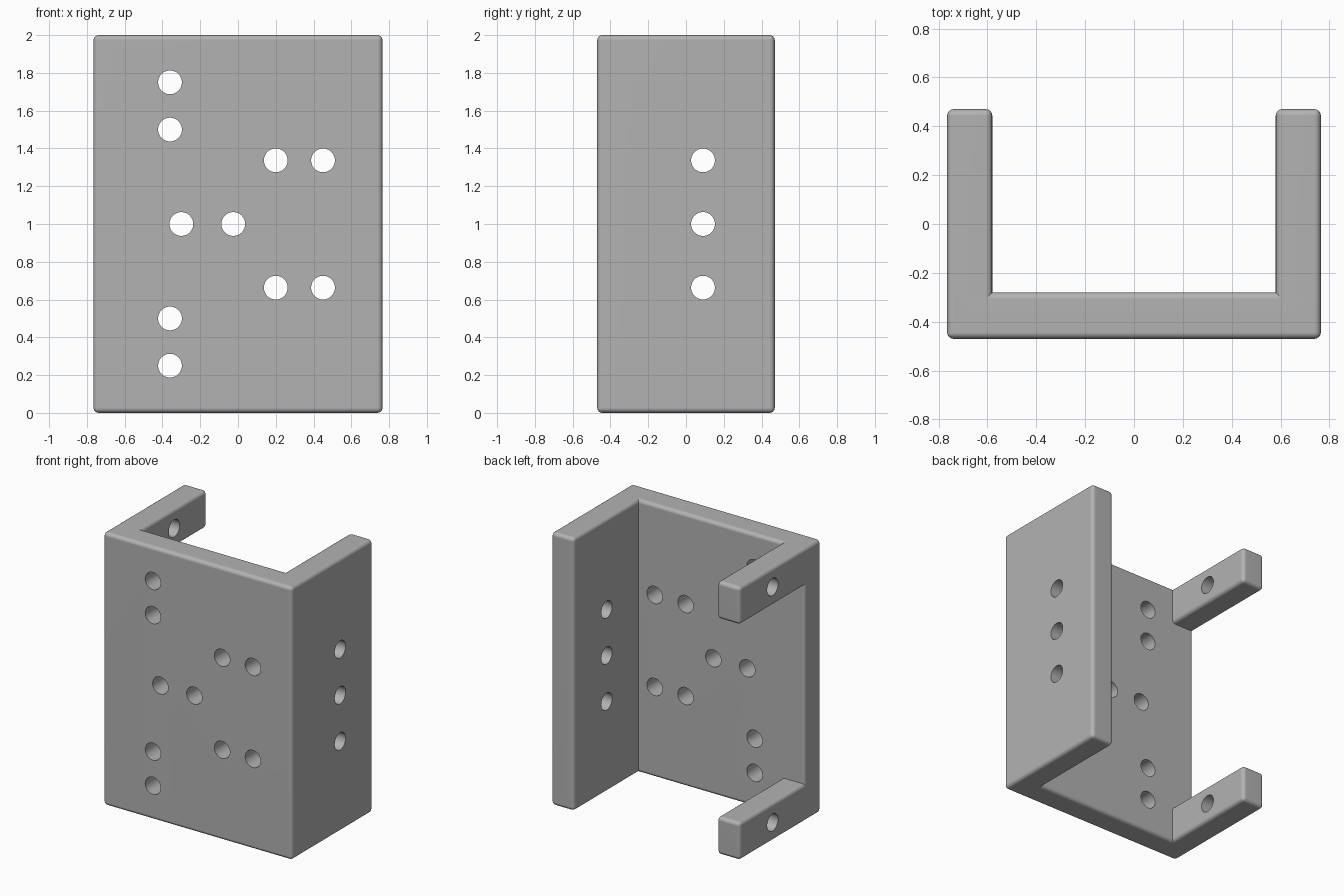
import bpy, bmesh
from mathutils import Matrix, Vector

cube = bpy.data.objects.get("Cube")
if cube:
    bpy.data.objects.remove(cube, do_unlink=True)

W, D, H = 0.765, 0.47, 2.0      # half width, half depth, height
INNER, BACK = 0.58, -0.28       # inside of the walls, back of the front plate
ARM = 0.275                     # height of each short arm
R, HOLE_Y = 0.063, 0.09

grey = bpy.data.materials.new("plain grey")
grey.use_nodes = True
colour = (0.45, 0.45, 0.45, 1)
grey.diffuse_color = colour
grey.node_tree.nodes["Principled BSDF"].inputs["Base Color"].default_value = colour


def make_object(name, bm):
    bmesh.ops.recalc_face_normals(bm, faces=bm.faces)
    mesh = bpy.data.meshes.new(name)
    bm.to_mesh(mesh)
    bm.free()
    mesh.materials.append(grey)
    obj = bpy.data.objects.new(name, mesh)
    bpy.context.collection.objects.link(obj)
    return obj


# Front plate, divided where the wall and the arms begin
bm = bmesh.new()
size = Matrix.Diagonal((2 * W, BACK + D, H, 1))
bmesh.ops.create_cube(bm, size=1, matrix=Matrix.Translation((0, (BACK - D) / 2, H / 2)) @ size)
for co, normal in [((-INNER, 0, 0), (1, 0, 0)), ((INNER, 0, 0), (1, 0, 0)),
                   ((0, 0, ARM), (0, 0, 1)), ((0, 0, H - ARM), (0, 0, 1))]:
    bmesh.ops.bisect_plane(bm, geom=bm.verts[:] + bm.edges[:] + bm.faces[:],
                           plane_co=co, plane_no=normal)

# Pull the full wall and the two arms backwards out of the plate
bm.normal_update()
pulled = []
for f in bm.faces:
    c = f.calc_center_median()
    wall = c.x > INNER
    arm = c.x < -INNER and abs(c.z - H / 2) > H / 2 - ARM
    if f.normal.y > 0.9 and (wall or arm):
        pulled.append(f)
new = bmesh.ops.extrude_face_region(bm, geom=pulled)["geom"]
bmesh.ops.translate(bm, vec=(0, D - BACK, 0),
                    verts=[v for v in new if isinstance(v, bmesh.types.BMVert)])
bmesh.ops.dissolve_limit(bm, angle_limit=0.01, verts=bm.verts, edges=bm.edges)
bracket = make_object("bracket", bm)

# Drill positions: through the front plate, and sideways through wall and arms
front = [(-0.3, 1.0), (-0.025, 1.0)]
for side in (-1, 1):
    front += [(-0.36, 1 + side * 0.5), (-0.36, 1 + side * 0.75),
              (0.2, 1 + side * 0.337), (0.45, 1 + side * 0.337)]
drills = [((x, (BACK - D) / 2, z), "Y") for x, z in front]
wall_x = (W + INNER) / 2
drills += [((wall_x, HOLE_Y, 1 + k * 0.337), "X") for k in (-1, 0, 1)]
drills += [((-wall_x, HOLE_Y, z), "X") for z in (ARM / 2, H - ARM / 2)]

bm = bmesh.new()
for centre, axis in drills:
    turn = Vector((0, 0, 1)).rotation_difference(
        Vector((1, 0, 0) if axis == "X" else (0, 1, 0))).to_matrix().to_4x4()
    bmesh.ops.create_cone(bm, cap_ends=True, segments=40, radius1=R, radius2=R,
                          depth=0.3, matrix=Matrix.Translation(centre) @ turn)
cutter = make_object("hole_cutter", bm)
cutter.hide_render = True

# Rounded edges first, then crisp drilled holes
bevel = bracket.modifiers.new("rounded_edges", "BEVEL")
bevel.width, bevel.segments, bevel.limit_method = 0.027, 4, "ANGLE"
holes = bracket.modifiers.new("holes", "BOOLEAN")
holes.object, holes.operation, holes.solver = cutter, "DIFFERENCE", "EXACT"

bpy.ops.object.select_all(action="DESELECT")
bracket.select_set(True)
bpy.context.view_layer.objects.active = bracket
for name in ("rounded_edges", "holes"):
    bpy.ops.object.modifier_apply(modifier=name)
bpy.data.objects.remove(cutter, do_unlink=True)
bpy.ops.object.shade_smooth_by_angle(angle=0.7)
bracket.modifiers.new("flat_faces", "WEIGHTED_NORMAL").keep_sharp = True
